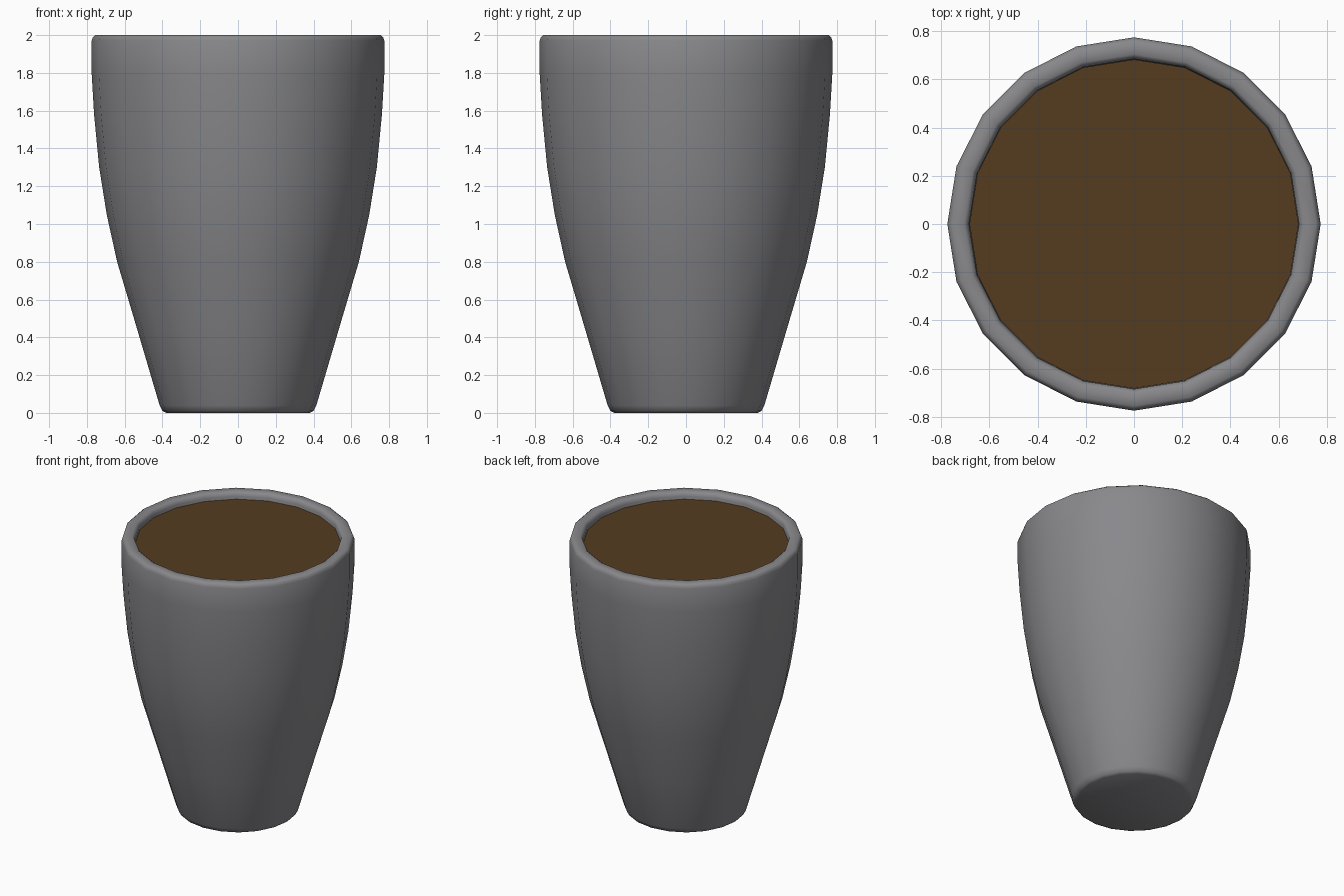
import bpy, bmesh, math

if "Cube" in bpy.data.objects:
    bpy.data.objects.remove(bpy.data.objects["Cube"])

SIDES = 20


def material(name, rgb):
    m = bpy.data.materials.new(name)
    m.diffuse_color = (*rgb, 1)
    m.use_nodes = True
    m.node_tree.nodes["Principled BSDF"].inputs["Base Color"].default_value = m.diffuse_color
    return m


def lathe(name, profile, mat, cap_start=False, cap_end=False):
    """Spin (radius, z) points about z into a low-sided solid."""
    bm = bmesh.new()
    rings = []
    for r, z in profile:
        rings.append([bm.verts.new((r * math.cos(2 * math.pi * i / SIDES),
                                    r * math.sin(2 * math.pi * i / SIDES), z))
                      for i in range(SIDES)])
    for a, b in zip(rings, rings[1:]):
        for i in range(SIDES):
            j = (i + 1) % SIDES
            bm.faces.new((a[i], a[j], b[j], b[i]))
    if cap_start:
        bm.faces.new(rings[0][::-1])
    if cap_end:
        bm.faces.new(rings[-1])
    me = bpy.data.meshes.new(name)
    bm.to_mesh(me)
    bm.free()
    me.materials.append(mat)
    ob = bpy.data.objects.new(name, me)
    bpy.context.collection.objects.link(ob)
    bpy.ops.object.select_all(action='DESELECT')
    ob.select_set(True)
    bpy.context.view_layer.objects.active = ob
    bpy.ops.object.shade_smooth_by_angle(angle=math.radians(50))
    return ob


grey = material("grey ceramic", (0.25, 0.25, 0.265))
brown = material("dark brown soil", (0.09, 0.045, 0.014))

# Pot wall: outside from base to rim, over the rounded lip, down the inside
outer = [(0.38, 0.0), (0.40, 0.01), (0.415, 0.04), (0.53, 0.43), (0.64, 0.80),
         (0.695, 1.05), (0.735, 1.30), (0.762, 1.58), (0.775, 1.80),
         (0.775, 1.97), (0.768, 1.99), (0.755, 2.0)]
inner = [(0.705, 2.0), (0.692, 1.99), (0.685, 1.97), (0.68, 1.80),
         (0.60, 1.05), (0.54, 0.80), (0.33, 0.10)]
lathe("pot", outer + inner, grey, cap_start=True, cap_end=True)

# Soil filling the pot just below the lip
lathe("soil", [(0.675, 1.90), (0.683, 1.95)], brown, cap_start=True, cap_end=True)
